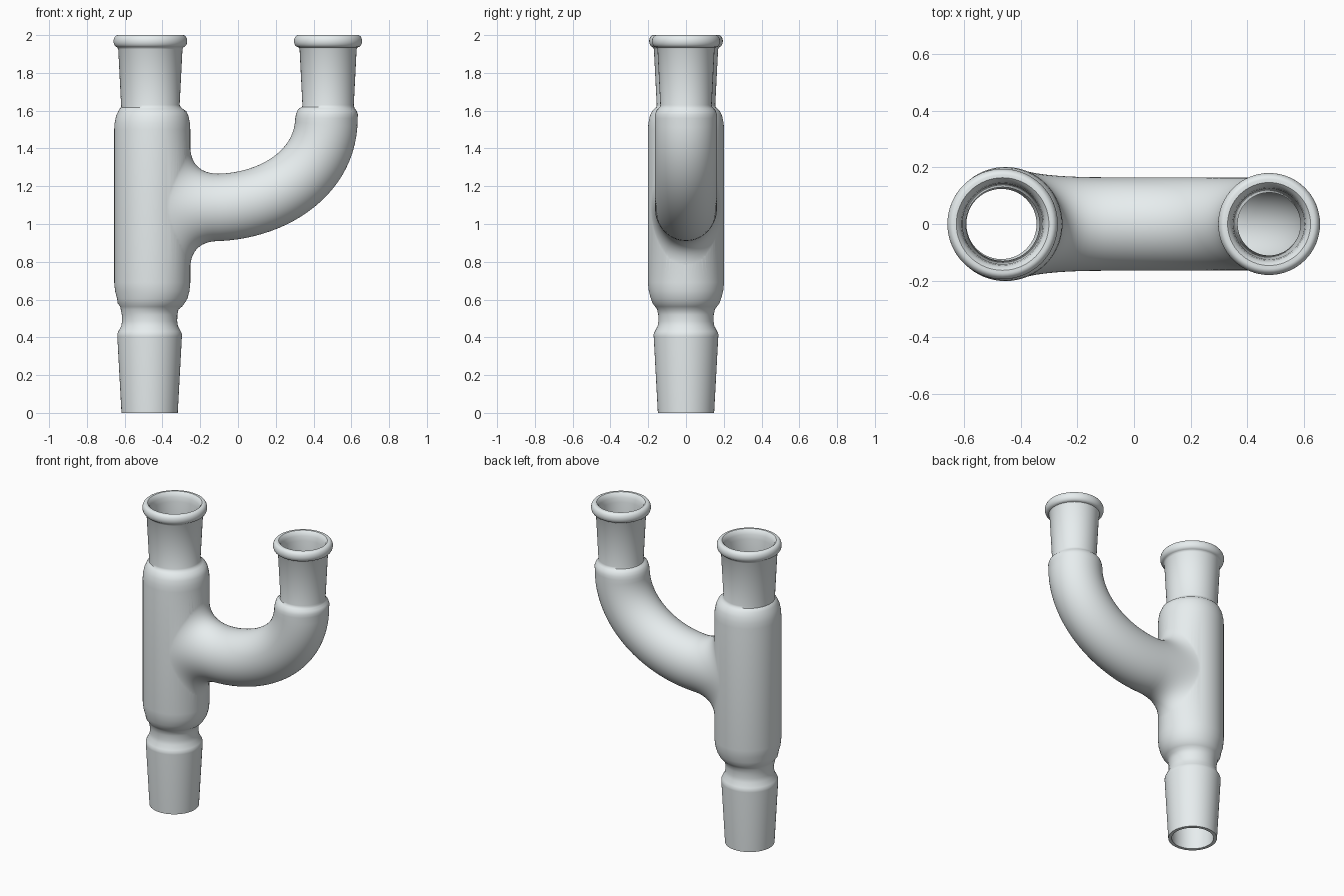
import bpy, bmesh, math
from mathutils import Vector

if "Cube" in bpy.data.objects:
    bpy.data.objects.remove(bpy.data.objects["Cube"])

N = 64                                  # sides of every round section
BX, TX, LX = -0.454, -0.464, -0.468     # axes of the body, its socket and its cone
AX = 0.477                              # axis of the side neck
ZC = 1.088                              # height of the side arm where it meets the tube
ANG = [2 * math.pi * i / N for i in range(N)]


def skin(name, rings):
    """Closed solid through a list of rings."""
    bm = bmesh.new()
    loops = [[bm.verts.new(p) for p in ring] for ring in rings]
    for a, b in zip(loops, loops[1:]):
        for i in range(N):
            j = (i + 1) % N
            bm.faces.new((a[i], a[j], b[j], b[i]))
    bm.faces.new(loops[0])
    bm.faces.new(loops[-1])
    bmesh.ops.recalc_face_normals(bm, faces=bm.faces)
    me = bpy.data.meshes.new(name)
    bm.to_mesh(me)
    bm.free()
    ob = bpy.data.objects.new(name, me)
    bpy.context.collection.objects.link(ob)
    return ob


def ring(c, t, r, k=1.0):
    """Circle of radius r about c, across direction t (in the xz plane), k times taller."""
    up = Vector((-t.z, 0, t.x)) * k
    return [c + Vector((0, r * math.cos(a), 0)) + up * (r * math.sin(a)) for a in ANG]


def lathe(x, profile):
    return [ring(Vector((x, 0, z)), Vector((0, 0, 1)), r) for r, z in profile]


def neck(rb, rt, rim):
    """Outer profile of a tapered neck with a rolled rim."""
    prof = [(rb, 1.63), (rt, 1.925), (rt + 0.005, 1.935)]
    for d in range(-75, 91, 15):
        a = math.radians(d)
        prof.append((rim - 0.022 + 0.022 * math.cos(a), 1.968 + 0.032 * math.sin(a)))
    return prof


def bore(rb, rt):
    """Inner profile of a neck, running out through the top."""
    return [(rb, 1.65), (rt, 1.94), (rt + 0.004, 1.97), (rt + 0.012, 1.99),
            (rt + 0.022, 2.0005), (rt + 0.022, 2.05)]


def arm(t, end):
    """Side arm inset by t: flared root, bend, then the end profile."""
    R, r, ey, ez, k0 = 0.2 - t, 0.165 - t, 0.19 - t, 0.335 - t, 1.08
    root = [(math.sqrt(R * R - (ey * math.cos(a)) ** 2), ey * math.cos(a), ez * math.sin(a)) for a in ANG]
    rings = [[Vector((BX, y * 0.5, ZC + z * 0.8)) for x, y, z in root]]
    # fillet rings, tangent to the tube and to the arm
    for k in range(11):
        u = k / 11
        cur = []
        for a, (x, y, z) in zip(ANG, root):
            ay, az = r * math.cos(a), r * k0 * math.sin(a)
            p = Vector((BX + x, y, ZC + z))
            c = Vector((BX + (R * R - y * ay) / x, ay, ZC + az))
            q = Vector((-0.1, ay, ZC + az))
            cur.append(p * (1 - u) ** 2 + c * (2 * u * (1 - u)) + q * u * u)
        rings.append(cur)
    # bend along a cubic curve
    P = [Vector((x, 0, z)) for x, z in ((-0.1, ZC), (0.2, 1.1), (AX - 0.009, 1.28), (AX - 0.009, 1.56))]
    for k in range(25):
        u = k / 24
        v = 1 - u
        c = P[0] * v**3 + P[1] * 3 * v * v * u + P[2] * 3 * v * u * u + P[3] * u**3
        d = (P[1] - P[0]) * v * v + (P[2] - P[1]) * 2 * u * v + (P[3] - P[2]) * u * u
        rings.append(ring(c, d.normalized(), r, 1 + (k0 - 1) * v))
    return rings + lathe(AX - 0.006, end[:3]) + lathe(AX, end[3:])


# main tube: ground cone, waist, body, socket
main = skin("glass_adapter", lathe(LX, [
    (0.149, 0), (0.171, 0.405), (0.171, 0.418), (0.165, 0.432), (0.15, 0.46), (0.146, 0.485),
    (0.147, 0.52), (0.153, 0.548)]) + lathe(-0.46, [(0.164, 0.563), (0.177, 0.58)]) + lathe(BX, [
    (0.186, 0.605), (0.197, 0.645), (0.2015, 0.69), (0.2015, 1.5), (0.199, 1.535), (0.192, 1.57),
    (0.18, 1.597)]) + lathe(-0.46, [(0.167, 1.61), (0.158, 1.618)])
    + lathe(TX, neck(0.155, 0.17, 0.195)))
side_arm = skin("side_arm", arm(0, [
    (0.164, 1.58), (0.157, 1.6), (0.146, 1.612), (0.138, 1.62)] + neck(0.136, 0.151, 0.18)))

# hollow interior
main_bore = skin("main_bore", lathe(LX, [
    (0.128, -0.05), (0.128, 0), (0.14, 0.4), (0.124, 0.47), (0.124, 0.52), (0.135, 0.56)]) + lathe(BX, [
    (0.16, 0.62), (0.173, 0.69), (0.173, 1.5), (0.165, 1.56), (0.145, 1.6)])
    + lathe(TX, bore(0.13, 0.142)))
arm_bore = skin("arm_bore", arm(0.028, [
    (0.134, 1.58), (0.128, 1.6), (0.118, 1.62)] + bore(0.111, 0.125)))

bpy.context.view_layer.objects.active = main
for other, op in ((side_arm, 'UNION'), (main_bore, 'DIFFERENCE'), (arm_bore, 'DIFFERENCE')):
    m = main.modifiers.new(op, 'BOOLEAN')
    m.object, m.operation, m.solver = other, op, 'EXACT'
    other.hide_render = True
    bpy.ops.object.modifier_apply(modifier=m.name)
    bpy.data.objects.remove(other)

# pale frosted glass colour
glass = bpy.data.materials.new("pale_glass")
glass.diffuse_color = (0.80, 0.85, 0.86, 1)
glass.use_nodes = True
glass.node_tree.nodes["Principled BSDF"].inputs["Base Color"].default_value = glass.diffuse_color
main.data.materials.clear()
main.data.materials.append(glass)

bpy.ops.object.select_all(action='DESELECT')
main.select_set(True)
bpy.ops.object.shade_smooth_by_angle(angle=math.radians(40))
